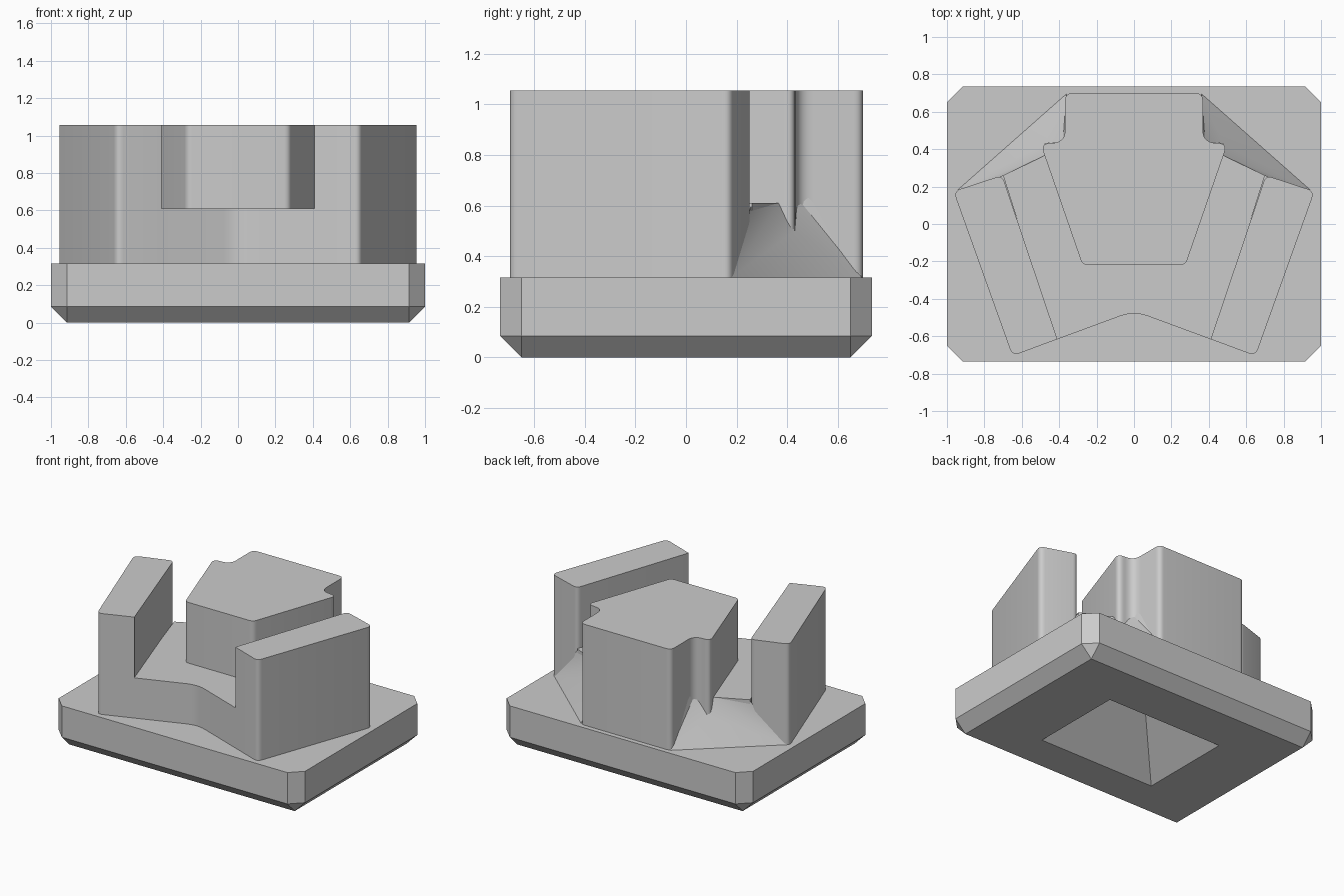
import bpy
import bmesh
import math
from mathutils import Vector

cube = bpy.data.objects.get("Cube")
if cube:
    bpy.data.objects.remove(cube, do_unlink=True)

BASE_TOP, FLOOR, TOP = 0.315, 0.61, 1.055

grey = bpy.data.materials.new("plain_grey")
grey.use_nodes = True
colour = (0.6, 0.6, 0.6, 1)
grey.diffuse_color = colour
for node in grey.node_tree.nodes:
    if node.type == 'BSDF_PRINCIPLED':
        node.inputs["Base Color"].default_value = colour


def finish(name, bm):
    mesh = bpy.data.meshes.new(name)
    bm.to_mesh(mesh)
    bm.free()
    mesh.materials.append(grey)
    mesh.shade_smooth()
    mesh.set_sharp_from_angle(angle=math.radians(30))
    obj = bpy.data.objects.new(name, mesh)
    bpy.context.collection.objects.link(obj)
    return obj


def rounded(outline, steps=6):
    """Round every (x, y, reach) corner that has a reach above zero."""
    result = []
    for i, (x, y, reach) in enumerate(outline):
        p = Vector((x, y))
        if not reach:
            result.append(p)
            continue
        before = Vector(outline[i - 1][:2])
        after = Vector(outline[(i + 1) % len(outline)][:2])
        a = p + (before - p).normalized() * reach
        b = p + (after - p).normalized() * reach
        for k in range(steps + 1):
            t = k / steps
            result.append(a * (1 - t) ** 2 + p * 2 * t * (1 - t) + b * t * t)
    return result


def prism(name, outline, z0, z1):
    """Extrude a rounded outline upward, open where it sits on the base."""
    bm = bmesh.new()
    points = rounded(outline)
    low = [bm.verts.new((p.x, p.y, z0)) for p in points]
    bottom = bm.faces.new(low)
    high = [bm.verts.new((p.x, p.y, z1)) for p in points]
    bm.faces.new(high)
    for i in range(len(points)):
        j = (i + 1) % len(points)
        bm.faces.new((low[i], low[j], high[j], high[i]))
    bmesh.ops.recalc_face_normals(bm, faces=bm.faces)
    bmesh.ops.delete(bm, geom=[bottom], context='FACES_ONLY')
    return finish(name, bm)


def mirrored(half):
    """Complete a half outline across x = 0."""
    return half + [(-x, y, r) for x, y, r in reversed(half) if x > 0]


# Chamfered base with a hipped pocket underneath
def ring(hx, hy, cut, z, cy=0):
    corners = [(hx - cut, -hy), (hx, cut - hy), (hx, hy - cut), (hx - cut, hy),
               (cut - hx, hy), (-hx, hy - cut), (-hx, cut - hy), (cut - hx, -hy)]
    return [(x, y + cy, z) for x, y in corners]


rings = [ring(0.123, 0, 0, 0.35, -0.036),
         ring(0.473, 0.35, 0, 0, -0.036),
         ring(0.915, 0.65, 0, 0),
         ring(1, 0.735, 0.085, 0.085),
         ring(1, 0.735, 0.085, BASE_TOP),
         ring(0.26, 0.15, 0, BASE_TOP)]
bm = bmesh.new()
loops = [[bm.verts.new(p) for p in r] for r in rings]
for a, b in zip(loops, loops[1:]):
    for i in range(8):
        j = (i + 1) % 8
        bm.faces.new((a[i], a[j], b[j], b[i]))
bmesh.ops.remove_doubles(bm, verts=bm.verts, dist=0.0001)
finish("base", bm)

# Floor between the walls
prism("floor_slab", mirrored([(0, -0.465, 0.08), (0.42, -0.62, 0),
                              (0.70, 0.26, 0), (0.48, 0.365, 0)]),
      BASE_TOP, FLOOR)

# Central block with a notch on each side
prism("centre_block", mirrored([(0.275, -0.22, 0.03), (0.50, 0.43, 0.05),
                                (0.368, 0.435, 0.07), (0.368, 0.70, 0.04)]),
      BASE_TOP, TOP)

# Slanted side walls and the sloping fillers behind them
for side, s in (("left", 1), ("right", -1)):
    wall = [(0.65, -0.705, 0.04), (0.965, 0.175, 0.04),
            (0.705, 0.26, 0.035), (0.41, -0.616, 0)]
    prism(side + "_wall", [(s * x, y, r) for x, y, r in wall], BASE_TOP, TOP)

    bm = bmesh.new()
    spots = [(0.945, 0.18, BASE_TOP), (0.362, 0.695, BASE_TOP),
             (0.69, 0.26, FLOOR), (0.48, 0.365, FLOOR), (0.475, 0.43, 0.50),
             (0.38, 0.44, 0.63), (0.362, 0.52, 0.63)]
    out, back, v1, v2, v3, v4, v5 = [bm.verts.new((s * x, y, z)) for x, y, z in spots]
    for tri in ((out, v2, v1), (out, v3, v2), (out, back, v3),
                (back, v4, v3), (back, v5, v4)):
        bm.faces.new(tri if s > 0 else tri[::-1])
    finish(side + "_back_slope", bm)
